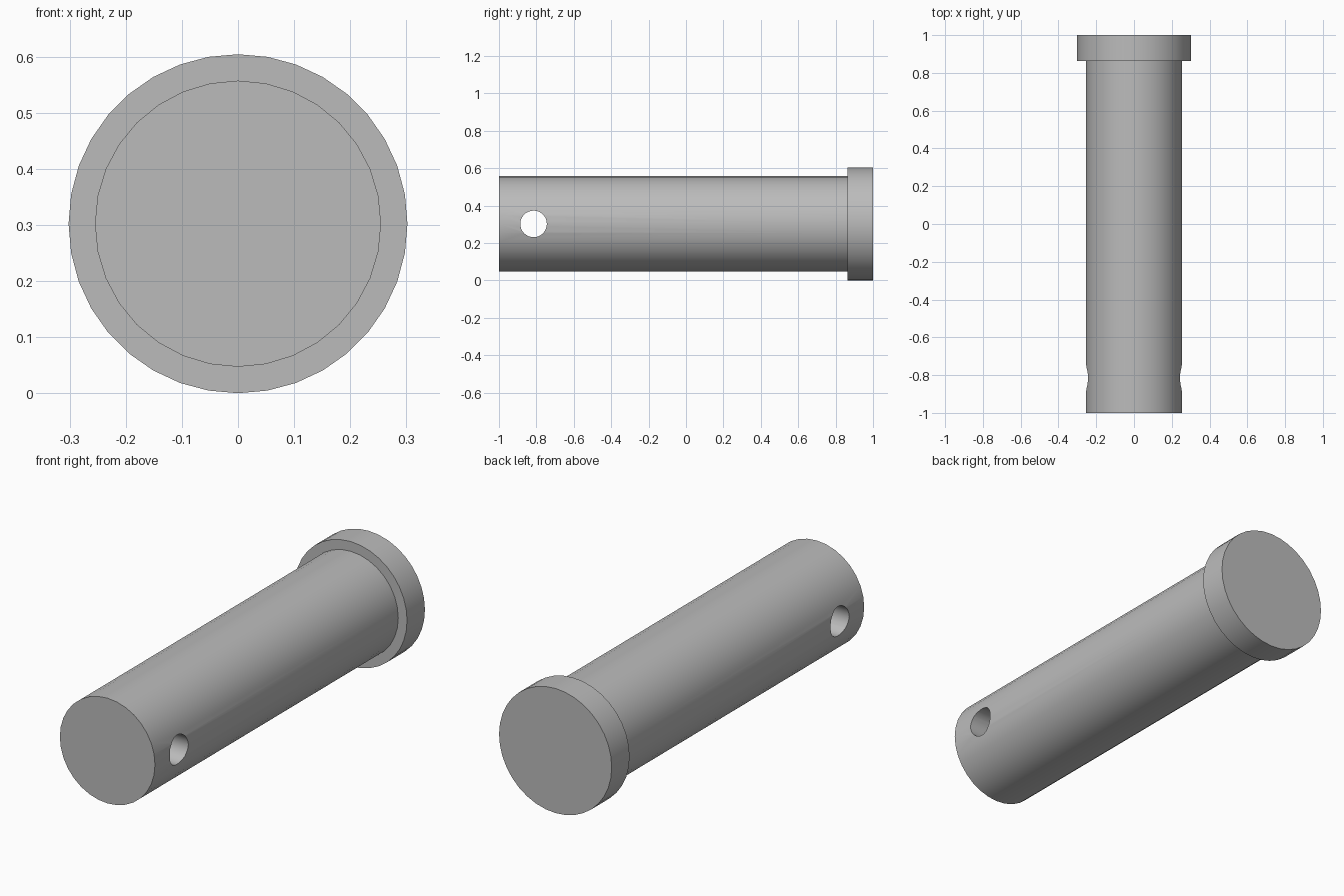
import bpy
import math

if "Cube" in bpy.data.objects:
    bpy.data.objects.remove(bpy.data.objects["Cube"], do_unlink=True)

HEAD_R, SHAFT_R, HOLE_R = 0.302, 0.255, 0.071
HEAD_FRONT, HOLE_Y = 0.863, -0.815

steel = bpy.data.materials.new("steel grey")
steel.use_nodes = True
grey = (0.5, 0.5, 0.5, 1)
steel.diffuse_color = grey
steel.node_tree.nodes["Principled BSDF"].inputs["Base Color"].default_value = grey


def cylinder(name, radius, depth, sides, location, rotation):
    bpy.ops.mesh.primitive_cylinder_add(vertices=sides, radius=radius, depth=depth,
                                        location=location, rotation=rotation)
    obj = bpy.context.object
    obj.name = name
    obj.data.materials.append(steel)
    return obj


def along_y(name, radius, y0, y1, sides):
    return cylinder(name, radius, y1 - y0, sides,
                    (0, (y0 + y1) / 2, HEAD_R), (math.pi / 2, 0, 0))


def smooth(obj):
    bpy.ops.object.select_all(action="DESELECT")
    obj.select_set(True)
    bpy.context.view_layer.objects.active = obj
    bpy.ops.object.shade_smooth_by_angle(angle=math.radians(30))


# Round head at the back, long shaft running forward from it
head = along_y("pin_head", HEAD_R, HEAD_FRONT, 1, 36)
shaft = along_y("pin_shaft", SHAFT_R, -1, HEAD_FRONT, 32)

# Cross hole through the shaft near its free end
cutter = cylinder("hole_cutter", HOLE_R, 1, 32, (0, HOLE_Y, HEAD_R), (0, math.pi / 2, 0))
cut = shaft.modifiers.new("cross_hole", "BOOLEAN")
cut.operation = "DIFFERENCE"
cut.solver = "EXACT"
cut.object = cutter
bpy.context.view_layer.objects.active = shaft
bpy.ops.object.modifier_apply(modifier=cut.name)
bpy.data.objects.remove(cutter, do_unlink=True)

for part in (head, shaft):
    smooth(part)
